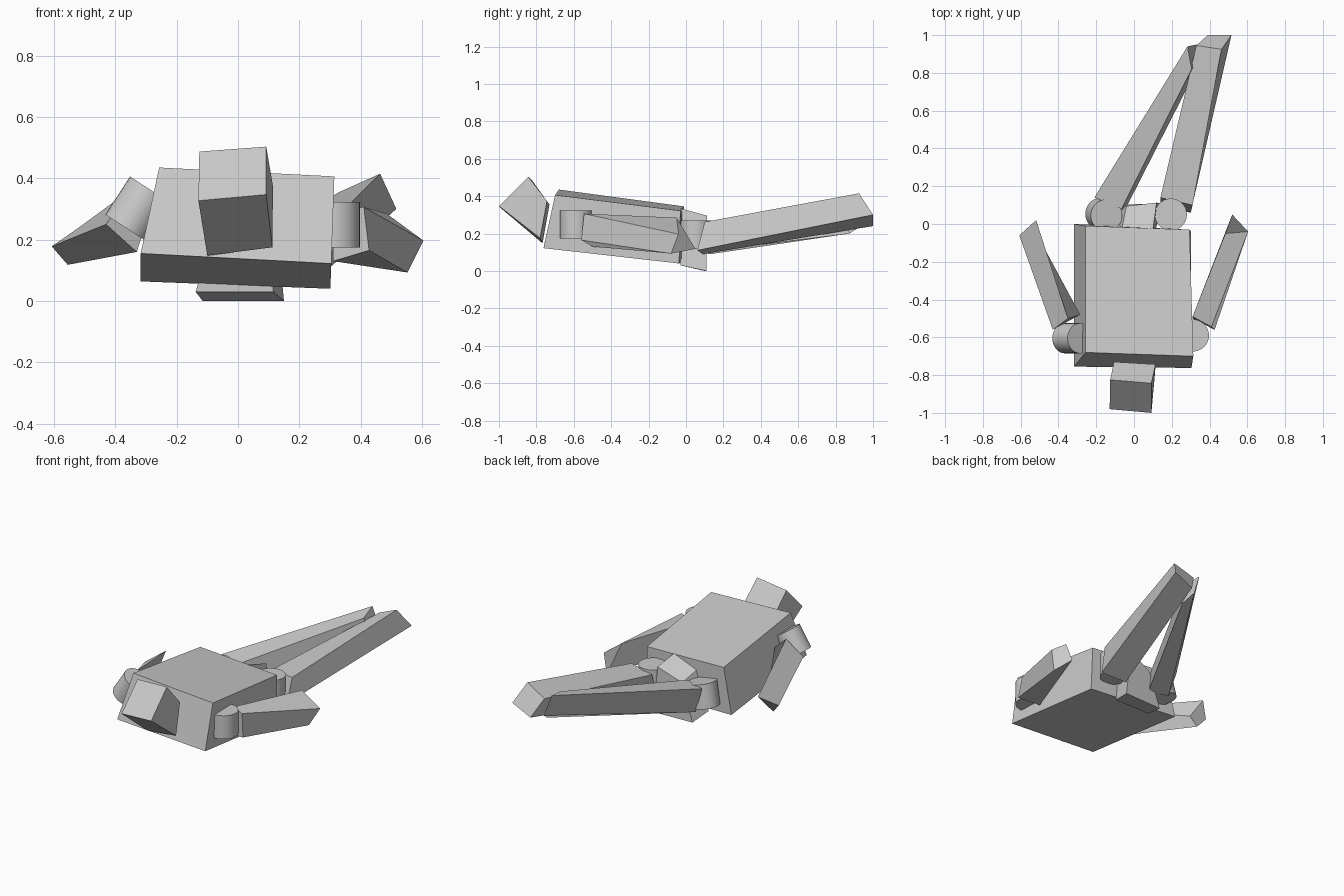
import bpy, bmesh
from mathutils import Vector


def block(name, start, end):
    """Tapered six-sided block lofted between two four-point ends."""
    bm = bmesh.new()
    a = [bm.verts.new(p) for p in start]
    b = [bm.verts.new(p) for p in end]
    bm.faces.new(a)
    bm.faces.new(b[::-1])
    for i in range(4):
        j = (i + 1) % 4
        bm.faces.new((a[j], a[i], b[i], b[j]))
    bmesh.ops.recalc_face_normals(bm, faces=bm.faces)
    me = bpy.data.meshes.new(name)
    bm.to_mesh(me)
    bm.free()
    ob = bpy.data.objects.new(name, me)
    bpy.context.collection.objects.link(ob)


def joint(name, centre, axis, radius=0.085, length=0.148):
    """Round joint pin along an axis."""
    rot = Vector(axis).to_track_quat('Z', 'Y').to_euler()
    bpy.ops.mesh.primitive_cylinder_add(vertices=32, radius=radius, depth=length,
                                        location=centre, rotation=rot)
    bpy.context.object.name = name
    bpy.ops.object.shade_smooth_by_angle()


# Torso: neck end to waist end
block("torso",
      [(-.257, -.68, .435), (.314, -.70, .406), (.304, -.762, .122), (-.317, -.755, .155)],
      [(-.257, -.01, .345), (.294, -.03, .322), (.301, -.037, .04), (-.318, .0, .064)])

# Head: front face to neck side
block("head",
      [(-.126, -.825, .487), (.092, -.843, .503), (.092, -1.0, .347), (-.129, -.98, .327)],
      [(-.106, -.73, .355), (.114, -.743, .374), (.112, -.78, .175), (-.10, -.767, .148)])

# Pelvis: narrow top to wide bottom
block("pelvis",
      [(-.065, -.03, .28), (.10, -.03, .335), (.12, .113, .295), (-.04, .095, .23)],
      [(-.138, -.03, .03), (.115, -.03, .03), (.15, .11, .0), (-.115, .10, .0)])

# Arms: shoulder end to hand end
block("right_arm",
      [(.31, -.49, .30), (.41, -.545, .306), (.427, -.56, .165), (.31, -.50, .13)],
      [(.484, -.05, .285), (.604, -.04, .197), (.552, -.08, .093), (.52, .05, .118)])
block("left_arm",
      [(-.285, -.48, .30), (-.35, -.50, .363), (-.43, -.56, .25), (-.33, -.50, .16)],
      [(-.50, -.08, .17), (-.518, .02, .24), (-.607, -.06, .178), (-.555, -.08, .118)])

# Legs: hip end to foot end
block("right_leg",
      [(.14, .14, .25), (.31, .10, .262), (.30, .06, .11), (.14, .09, .09)],
      [(.33, .945, .355), (.463, .925, .415), (.516, 1.0, .30), (.39, 1.0, .24)])
block("left_leg",
      [(-.21, .14, .255), (-.066, .08, .25), (-.05, .07, .10), (-.16, .13, .09)],
      [(.283, .94, .385), (.305, .82, .36), (.36, .875, .20), (.33, .95, .25)])

# Shoulder and hip joints
joint("right_shoulder", (.312, -.59, .248), (0, 0, 1))
joint("left_shoulder", (-.325, -.605, .30), (.078, 0, .12), .08)
joint("right_hip", (.195, .05, .195), (0, 0, 1))
joint("left_hip", (-.16, .05, .18), (.03, -.01, .15))
